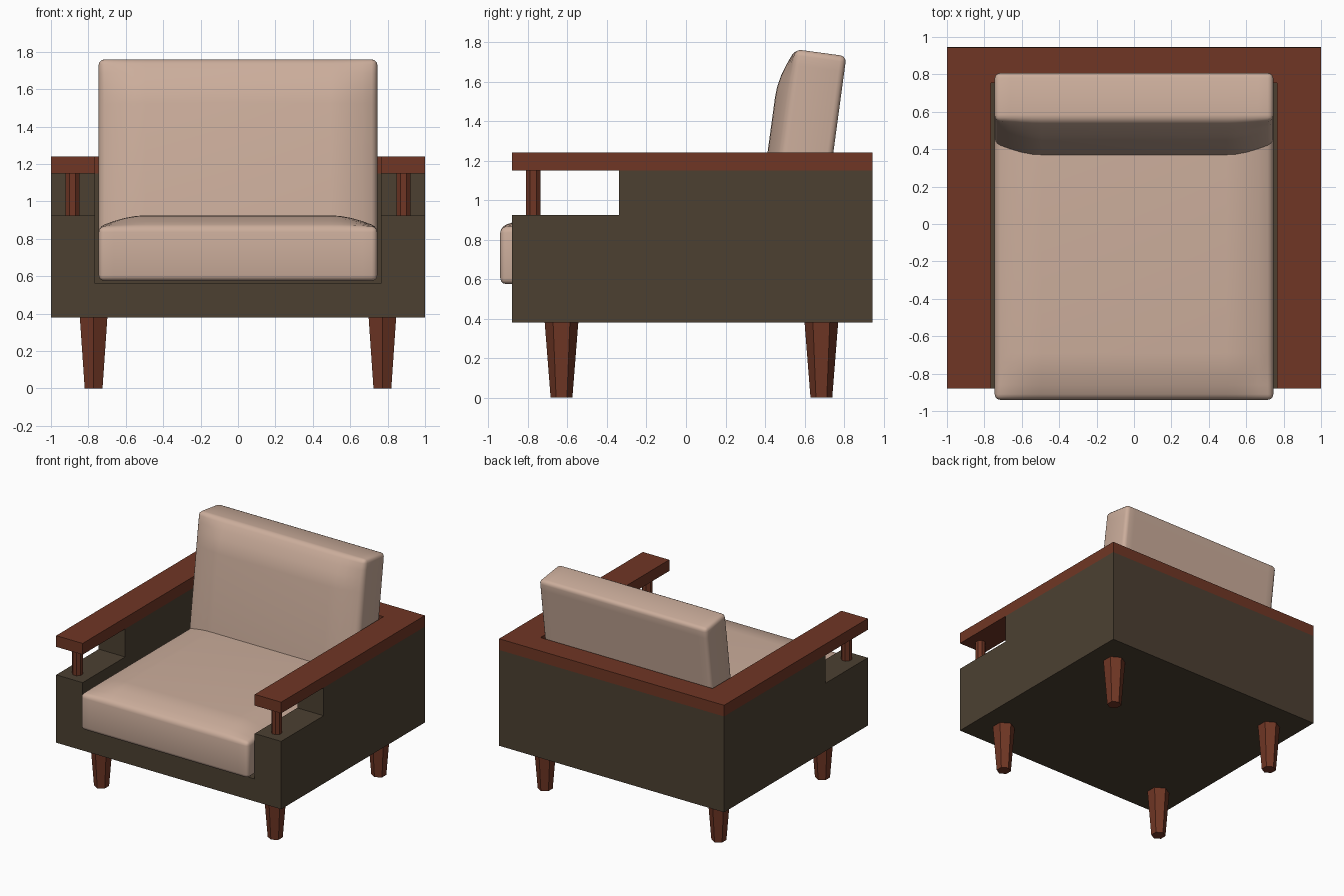
import bpy, bmesh
from math import radians, sin, pi
from mathutils import Vector, Matrix

if "Cube" in bpy.data.objects:
    bpy.data.objects.remove(bpy.data.objects["Cube"])


def material(name, color):
    m = bpy.data.materials.new(name)
    m.use_nodes = True
    m.diffuse_color = (*color, 1)
    m.node_tree.nodes["Principled BSDF"].inputs["Base Color"].default_value = (*color, 1)
    return m


WOOD = material("red brown wood", (0.16, 0.037, 0.018))
FABRIC = material("beige fabric", (0.60, 0.42, 0.33))
PANEL = material("dark olive panel", (0.072, 0.051, 0.031))


def finish(bm, name, mat):
    bmesh.ops.recalc_face_normals(bm, faces=bm.faces)
    me = bpy.data.meshes.new(name)
    bm.to_mesh(me)
    bm.free()
    me.materials.append(mat)
    ob = bpy.data.objects.new(name, me)
    bpy.context.collection.objects.link(ob)
    return ob


def activate(ob):
    bpy.ops.object.select_all(action='DESELECT')
    ob.select_set(True)
    bpy.context.view_layer.objects.active = ob


def box(name, lo, hi, mat):
    lo, hi = Vector(lo), Vector(hi)
    bm = bmesh.new()
    bmesh.ops.create_cube(bm, size=1)
    bmesh.ops.transform(bm, verts=bm.verts, matrix=Matrix.Translation((lo + hi) / 2)
                        @ Matrix.Diagonal((*(hi - lo), 1)))
    return finish(bm, name, mat)


def taper(name, x, y, z0, z1, r0, r1, sides, turn):
    bm = bmesh.new()
    bmesh.ops.create_cone(bm, cap_ends=True, segments=sides, radius1=r0, radius2=r1,
                          depth=z1 - z0, matrix=Matrix.Translation((x, y, (z0 + z1) / 2))
                          @ Matrix.Rotation(turn, 4, 'Z'))
    return finish(bm, name, WOOD)


def cushion(name, size, crown, matrix, ramp=0.25, radius=0.03):
    """Rounded box whose local +z side is puffed up to a plateau."""
    bm = bmesh.new()
    bmesh.ops.create_cube(bm, size=1)
    bmesh.ops.scale(bm, verts=bm.verts, vec=size)
    bmesh.ops.bevel(bm, geom=bm.edges[:], offset=radius, segments=3,
                    profile=0.5, affect='EDGES')
    for axis in range(2):
        normal = Vector((axis == 0, axis == 1, 0))
        for inset in (0.08, 0.14, 0.2, ramp):
            for side in (-1, 1):
                bmesh.ops.bisect_plane(bm, geom=bm.verts[:] + bm.edges[:] + bm.faces[:],
                                       plane_co=normal * side * (size[axis] / 2 - inset),
                                       plane_no=normal)
    for v in bm.verts:
        if v.co.z > 0:
            lift = crown
            for axis in range(2):
                d = max(0, size[axis] / 2 - abs(v.co[axis]))
                lift *= sin(min(d / ramp, 1) * pi / 2)
            v.co.z += lift
    bm.transform(matrix)
    ob = finish(bm, name, FABRIC)
    activate(ob)
    bpy.ops.object.shade_smooth_by_angle(angle=radians(40))
    return ob


# Panelled body: one block with the seat well and arm openings cut out
FRONT, BACK, INNER, WELL_BACK = -0.88, 0.945, 0.765, 0.755
BASE, RAIL, TOP = 0.38, 1.15, 1.24
body = box("body", (-1, FRONT, BASE), (1, BACK, RAIL), PANEL)
cutters = [box("seat_well_cutter", (-INNER, -2, 0.56), (INNER, WELL_BACK, 2), PANEL),
           box("arm_opening_cutter", (-2, -2, 0.925), (2, -0.34, 2), PANEL)]
for cutter in cutters:
    cutter.hide_render = True
    activate(body)
    mod = body.modifiers.new("cut", 'BOOLEAN')
    mod.operation = 'DIFFERENCE'
    mod.solver = 'EXACT'
    mod.object = cutter
    bpy.ops.object.modifier_apply(modifier=mod.name)
    bpy.data.objects.remove(cutter)

# U-shaped wooden rail forming the armrests and back ledge
half = [(INNER, WELL_BACK), (INNER, FRONT), (1, FRONT), (1, BACK)]
outline = half + [(-x, y) for x, y in reversed(half)]
bm = bmesh.new()
face = bm.faces.new([bm.verts.new((x, y, RAIL)) for x, y in outline])
top = bmesh.ops.extrude_face_region(bm, geom=[face])["geom"]
bmesh.ops.translate(bm, vec=(0, 0, TOP - RAIL),
                    verts=[g for g in top if isinstance(g, bmesh.types.BMVert)])
finish(bm, "arm_rail", WOOD)

# Arm posts and tapered legs
for side, label in ((1, "left"), (-1, "right")):
    taper(label + "_arm_post", side * 0.885, -0.773, 0.925, RAIL, 0.04, 0.04, 8, pi / 8)
    for end, y in (("front", -0.63), ("back", 0.685)):
        taper(f"{end}_{label}_leg", side * 0.772, y, 0, BASE, 0.055, 0.085, 6, pi / 6 * 0)

# Cushions
cushion("seat_cushion", (1.49, 1.6, 0.29), 0.06, Matrix.Translation((0, -0.14, 0.72)))
cushion("back_cushion", (1.49, 1.16, 0.26), 0.07,
        Matrix.Translation((0, 0.605, 1.171)) @ Matrix.Rotation(radians(82.3), 4, 'X'))
